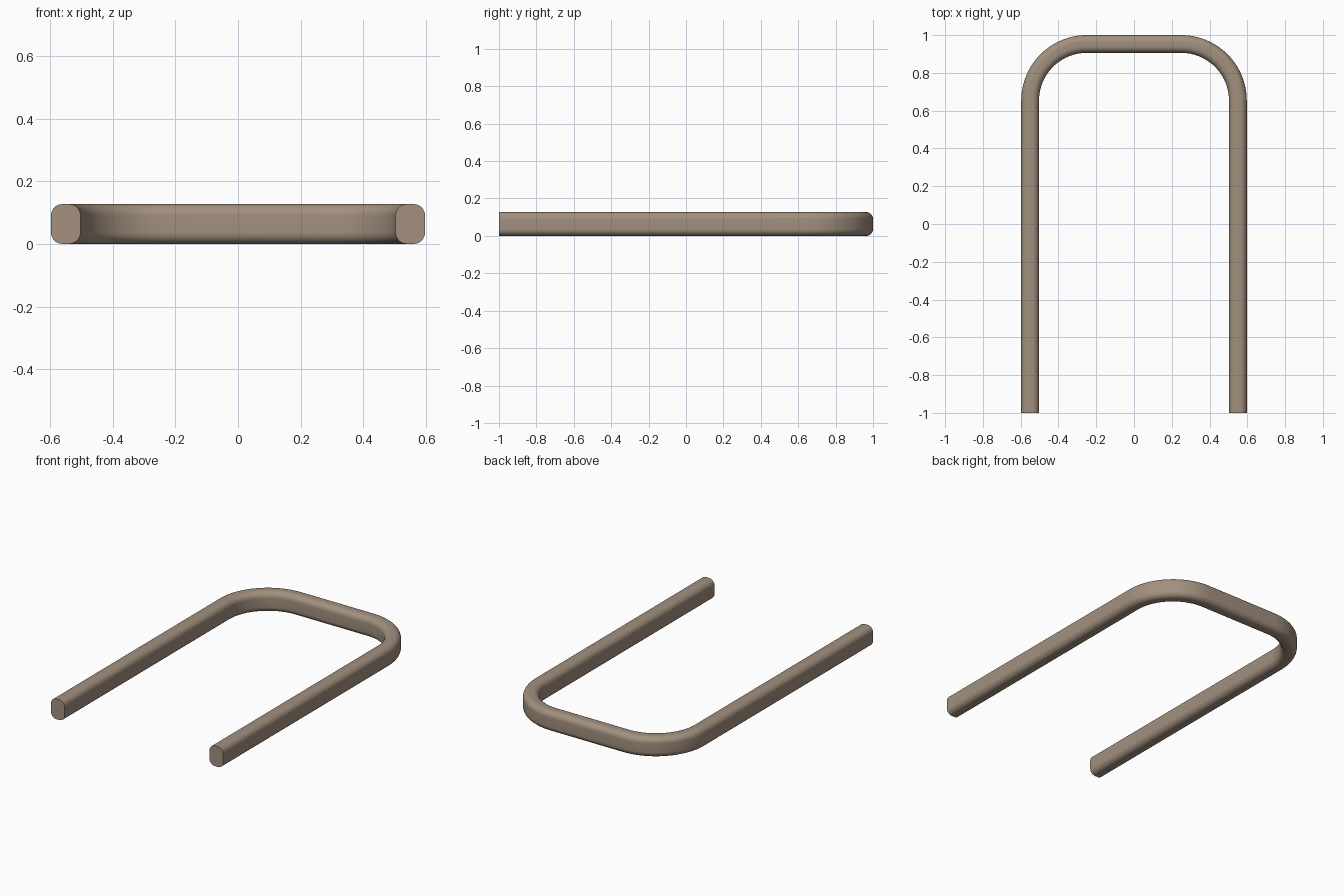
import bpy, bmesh
from math import sin, cos, pi

if "Cube" in bpy.data.objects:
    bpy.data.objects.remove(bpy.data.objects["Cube"])

HALF_W, THICK, HEIGHT = 0.597, 0.094, 0.127   # outer half width, bar section
BEND, ROUND = 0.30, 0.036                     # centreline bend, section rounding


def arc(cx, cy, r, a0, a1, n):
    return [(cx + r * cos(a0 + (a1 - a0) * i / n),
             cy + r * sin(a0 + (a1 - a0) * i / n)) for i in range(n + 1)]


# Rounded rectangular cross-section: (sideways offset, height)
w, h = THICK / 2 - ROUND, HEIGHT / 2 - ROUND
section = []
for k, (sx, sz) in enumerate([(1, 1), (-1, 1), (-1, -1), (1, -1)]):
    section += arc(sx * w, HEIGHT / 2 + sz * h, ROUND, k * pi / 2, (k + 1) * pi / 2, 8)

# U-shaped centreline with the outward direction at each point
mx, my = HALF_W - THICK / 2, 1 - THICK / 2
cx, cy = mx - BEND, my - BEND
path = [((mx, -1), (1, 0))]
for x, a0 in ((cx, 0), (-cx, pi / 2)):
    for i in range(25):
        a = a0 + pi / 2 * i / 24
        path.append(((x + BEND * cos(a), cy + BEND * sin(a)), (cos(a), sin(a))))
path.append(((-mx, -1), (-1, 0)))

# Sweep the section along the centreline and cap both ends
bm = bmesh.new()
rings = [[bm.verts.new((px + nx * u, py + ny * u, z)) for u, z in section]
         for (px, py), (nx, ny) in path]
n = len(section)
for a, b in zip(rings, rings[1:]):
    for i in range(n):
        j = (i + 1) % n
        bm.faces.new((a[i], a[j], b[j], b[i]))
bm.faces.new(rings[0])
bm.faces.new(rings[-1])
bmesh.ops.recalc_face_normals(bm, faces=bm.faces)
mesh = bpy.data.meshes.new("bent_bar")
bm.to_mesh(mesh)
bm.free()
bar = bpy.data.objects.new("bent_bar", mesh)
bpy.context.collection.objects.link(bar)

# Smooth sides, crisp end caps
bpy.context.view_layer.objects.active = bar
bar.select_set(True)
bpy.ops.object.shade_smooth_by_angle(angle=pi / 6)

# Tan finish
tan = bpy.data.materials.new("tan_finish")
tan.diffuse_color = (0.36, 0.28, 0.21, 1)
tan.use_nodes = True
tan.node_tree.nodes["Principled BSDF"].inputs["Base Color"].default_value = tan.diffuse_color
mesh.materials.append(tan)
